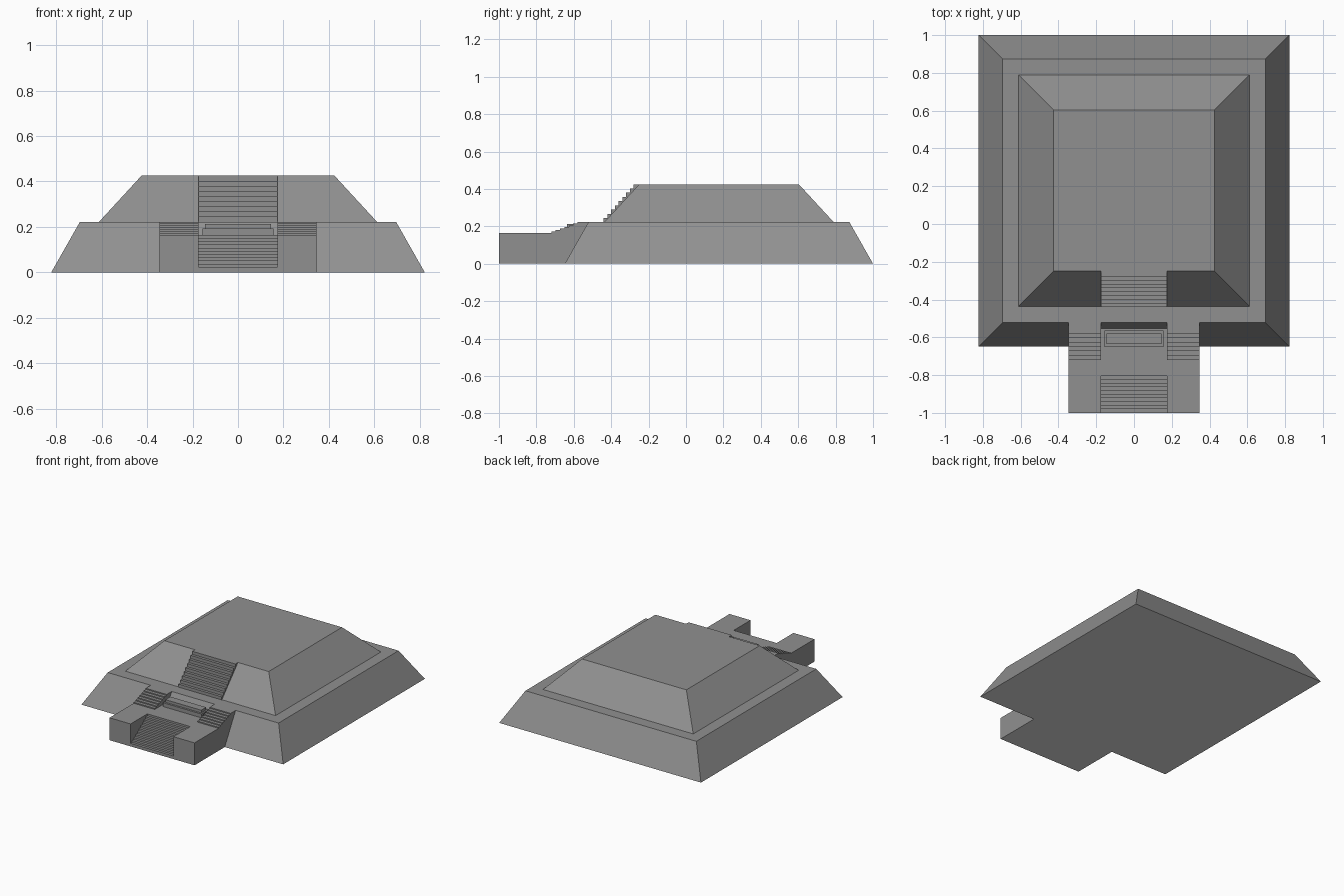
import bpy
import bmesh

if "Cube" in bpy.data.objects:
    bpy.data.objects.remove(bpy.data.objects["Cube"])


def flat_colour(name, value):
    mat = bpy.data.materials.new(name)
    mat.diffuse_color = (value, value, value, 1)
    mat.use_nodes = True
    mat.node_tree.nodes["Principled BSDF"].inputs["Base Color"].default_value = mat.diffuse_color
    return mat


stone = flat_colour("grey stone", 0.28)
underside = flat_colour("pale underside", 0.7)


def make_object(name, bm):
    bmesh.ops.recalc_face_normals(bm, faces=bm.faces)
    # Faces lying on the ground take the pale colour
    for f in bm.faces:
        f.material_index = int(all(abs(v.co.z) < 0.001 for v in f.verts))
    mesh = bpy.data.meshes.new(name)
    bm.to_mesh(mesh)
    bm.free()
    mesh.materials.append(stone)
    mesh.materials.append(underside)
    ob = bpy.data.objects.new(name, mesh)
    bpy.context.collection.objects.link(ob)
    return ob


def tier(name, hx, y0, y1, z0, z1, inset):
    """Block whose four sides lean inward by inset."""
    bm = bmesh.new()
    bmesh.ops.create_cube(bm, size=1)
    for v in bm.verts:
        k = inset if v.co.z > 0 else 0
        v.co.x = (hx - k) * (1 if v.co.x > 0 else -1)
        v.co.y = y1 - k if v.co.y > 0 else y0 + k
        v.co.z = z1 if v.co.z > 0 else z0
    return make_object(name, bm)


def extrude_profile(name, points, x0, x1):
    """Extrude a side (y, z) outline across x."""
    bm = bmesh.new()
    face = bm.faces.new([bm.verts.new((x0, y, z)) for y, z in points])
    moved = bmesh.ops.extrude_face_region(bm, geom=[face], use_keep_orig=True)["geom"]
    for v in moved:
        if isinstance(v, bmesh.types.BMVert):
            v.co.x = x1
    return make_object(name, bm)


def steps(y0, z0, y1, z1, n):
    """Stair outline: n risers with a tread between each."""
    pts = []
    for i in range(n):
        y = y0 + (y1 - y0) * i / (n - 1)
        pts += [(y, z0 + (z1 - z0) * i / n), (y, z0 + (z1 - z0) * (i + 1) / n)]
    return pts


# Two sloped pyramid tiers
tier("lower_tier", 0.822, -0.648, 1.0, 0, 0.222, 0.126)
tier("upper_tier", 0.612, -0.437, 0.79, 0.222, 0.425, 0.187)

# Stair up the upper tier
extrude_profile("upper_stair",
                steps(-0.44, 0.222, -0.28, 0.425, 9) + [(-0.25, 0.425), (-0.437, 0.222)],
                -0.175, 0.175)

# Projecting porch: side wings with short stairs, mirrored
wing = extrude_profile("porch_wing",
                       [(-1, 0), (-1, 0.165)] + steps(-0.72, 0.165, -0.58, 0.222, 7)
                       + [(-0.522, 0.222), (-0.648, 0)], 0.175, 0.346)
wing.modifiers.new("mirror", 'MIRROR')

# Porch centre: recessed front stair and landing
extrude_profile("porch_stair",
                [(-1, 0)] + steps(-1, 0.008, -0.805, 0.165, 11)[1:]
                + [(-0.554, 0.165), (-0.648, 0)], -0.175, 0.175)

# Altar slab on the landing
tier("altar_base", 0.157, -0.65, -0.565, 0.165, 0.193, 0)
tier("altar_top", 0.146, -0.636, -0.579, 0.193, 0.213, 0)
